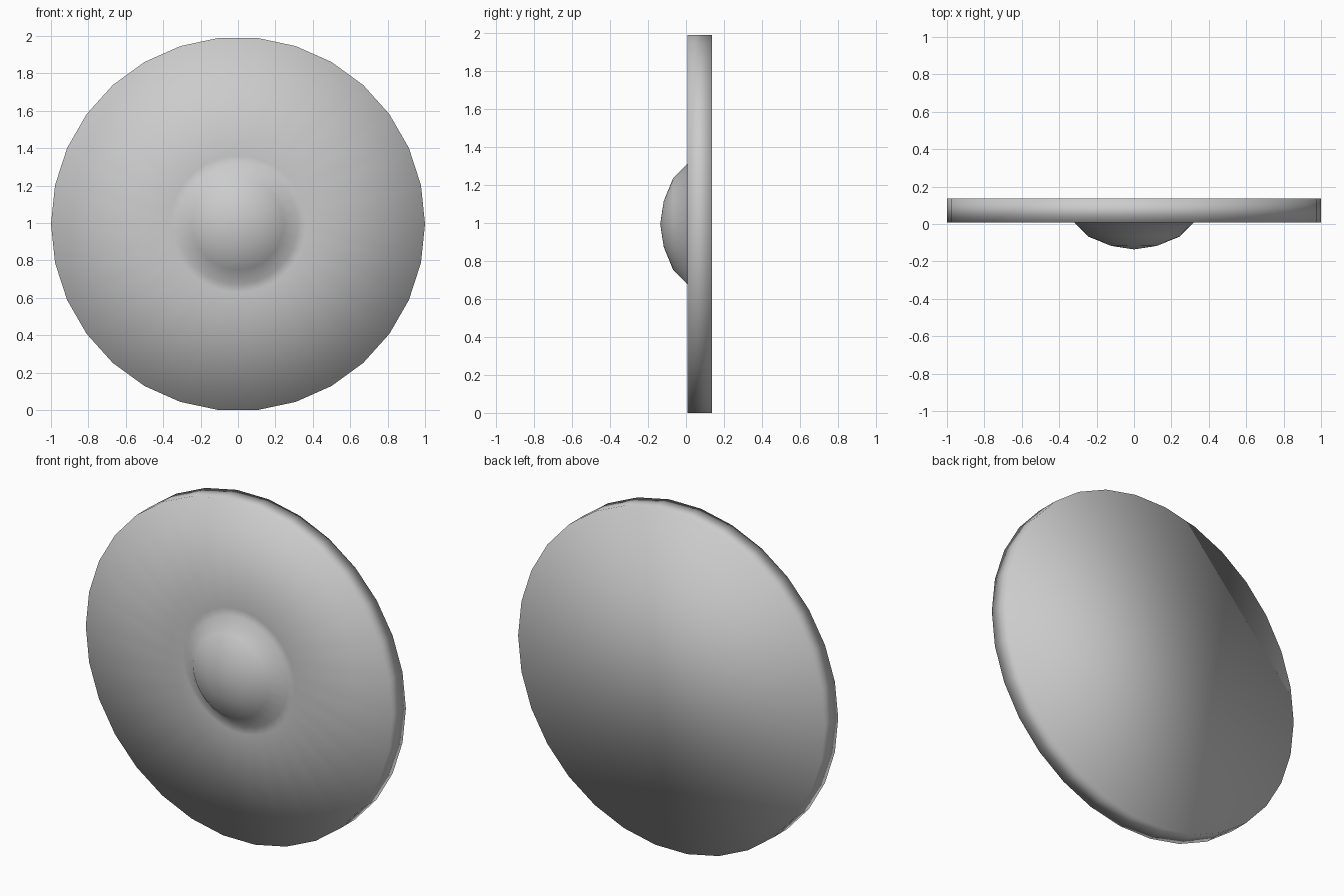
import bpy, bmesh, math

if "Cube" in bpy.data.objects:
    bpy.data.objects.remove(bpy.data.objects["Cube"])

SIDES = 30
CENTRE_Z = math.cos(math.pi / SIDES)   # flat facet rests on the ground

# Front profile from rim to boss: (radius, y)
profile = [(1.0, 0.137), (1.0, 0.009), (0.365, 0.01), (0.32, 0.009),
           (0.245, -0.067), (0.122, -0.117)]
TIP_Y = -0.136

bm = bmesh.new()


def ring(radius, y):
    return [bm.verts.new((radius * math.cos(2 * math.pi * i / SIDES), y,
                          CENTRE_Z + radius * math.sin(2 * math.pi * i / SIDES)))
            for i in range(SIDES)]


rings = [ring(r, y) for r, y in profile]

# Rim, disc front and boss
for a, b in zip(rings, rings[1:]):
    for i in range(SIDES):
        j = (i + 1) % SIDES
        bm.faces.new((a[i], a[j], b[j], b[i]))

# Boss tip
tip = bm.verts.new((0, TIP_Y, CENTRE_Z))
for i in range(SIDES):
    bm.faces.new((rings[-1][i], rings[-1][(i + 1) % SIDES], tip))

# Flat back
bm.faces.new(rings[0])
bmesh.ops.recalc_face_normals(bm, faces=bm.faces)
for f in bm.faces:
    f.smooth = True

mesh = bpy.data.meshes.new("round_shield")
bm.to_mesh(mesh)
bm.free()
bpy.context.collection.objects.link(bpy.data.objects.new("round_shield", mesh))
